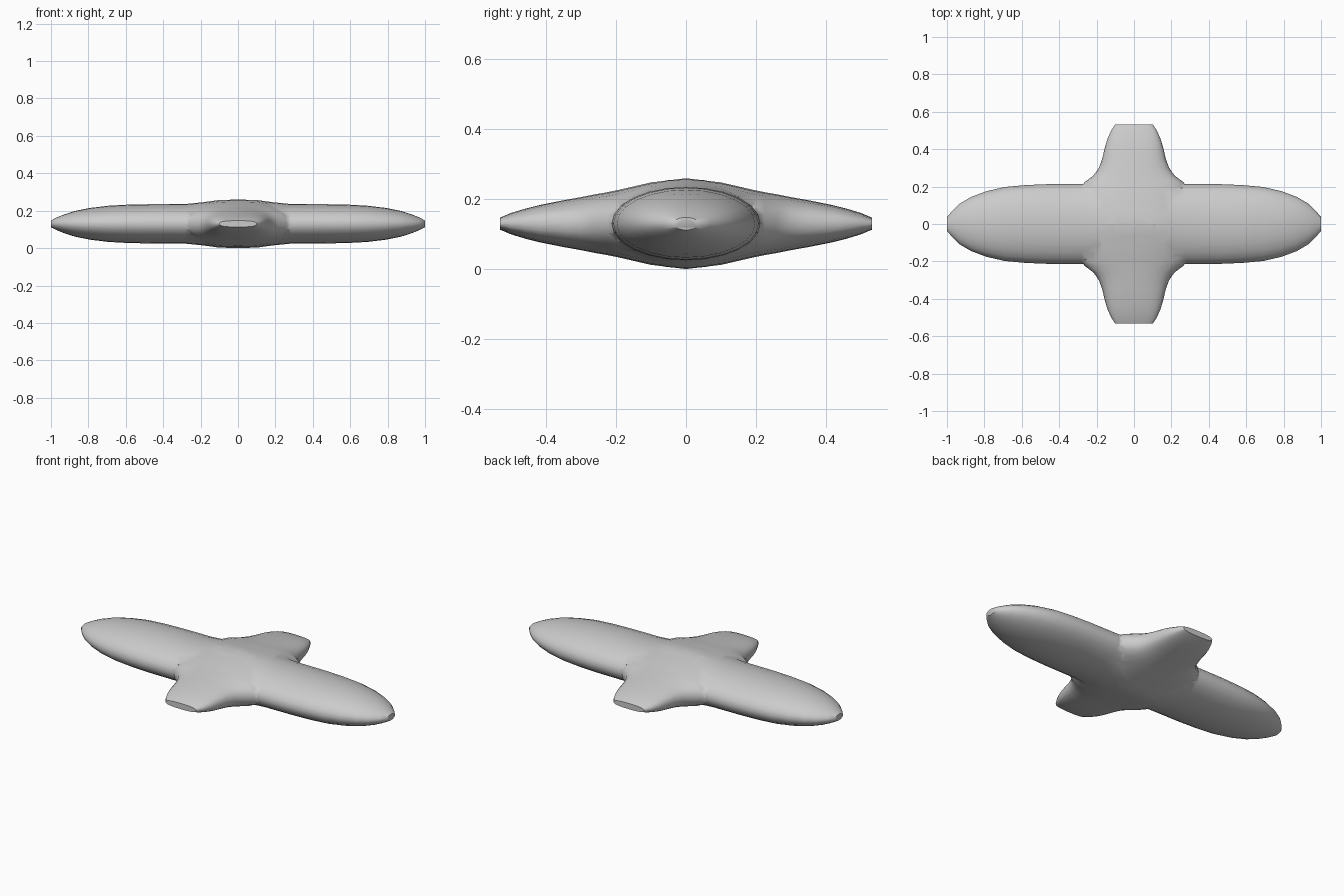
import bpy, bmesh, math

if "Cube" in bpy.data.objects:
    bpy.data.objects.remove(bpy.data.objects["Cube"])

SIDES = 24
ZC = 0.13


def loft(name, half, along_x):
    """Closed loft mirrored about 0; rows are (position, half width, half height, exponent)."""
    rows = [(-p, w, h, n) for p, w, h, n in reversed(half) if p > 0] + half
    bm = bmesh.new()
    rings = []
    for p, w, h, n in rows:
        ring = []
        for i in range(SIDES):
            a = 2 * math.pi * i / SIDES
            c, s = math.cos(a), math.sin(a)
            u = math.copysign(abs(c) ** (2 / n), c) * w
            v = math.copysign(abs(s) ** (2 / n), s) * h
            co = (p, u, ZC + v) if along_x else (u, p, ZC + v)
            ring.append(bm.verts.new(co))
        rings.append(ring)
    for a, b in zip(rings, rings[1:]):
        for i in range(SIDES):
            j = (i + 1) % SIDES
            bm.faces.new((a[i], a[j], b[j], b[i]))
    bm.faces.new(rings[0])
    bm.faces.new(rings[-1])
    bmesh.ops.recalc_face_normals(bm, faces=bm.faces)
    me = bpy.data.meshes.new(name)
    bm.to_mesh(me)
    bm.free()
    ob = bpy.data.objects.new(name, me)
    bpy.context.collection.objects.link(ob)
    return ob


# Long rounded body along x
body = loft("cross_body", [
    (0, .214, .1285, 2), (.1, .214, .127, 2), (.19, .214, .115, 2), (.28, .214, .106, 2),
    (.46, .213, .105, 2), (.58, .208, .103, 2), (.69, .198, .097, 2),
    (.79, .175, .085, 2), (.87, .145, .069, 2), (.93, .11, .05, 2),
    (.97, .072, .034, 2), (1, .037, .018, 2)], True)

# Short tapered cross arms along y, flaring into the body
arms = loft("cross_arms", [
    (0, .285, .13, 2.7), (.1, .285, .118, 2.6), (.2, .285, .095, 2.2),
    (.225, .262, .09, 2.2), (.26, .216, .084, 2.3), (.3, .188, .076, 2.4),
    (.345, .171, .068, 2.5), (.42, .153, .053, 2.6), (.46, .14, .043, 2.6),
    (.5, .122, .031, 2.6), (.533, .1, .017, 2.6)], False)

# Fuse into one surface
mod = body.modifiers.new("fuse", 'BOOLEAN')
mod.operation = 'UNION'
mod.solver = 'EXACT'
mod.object = arms
bpy.context.view_layer.objects.active = body
body.select_set(True)
bpy.ops.object.modifier_apply(modifier=mod.name)
bpy.data.objects.remove(arms)
bpy.ops.object.shade_smooth_by_angle(angle=math.radians(50))
